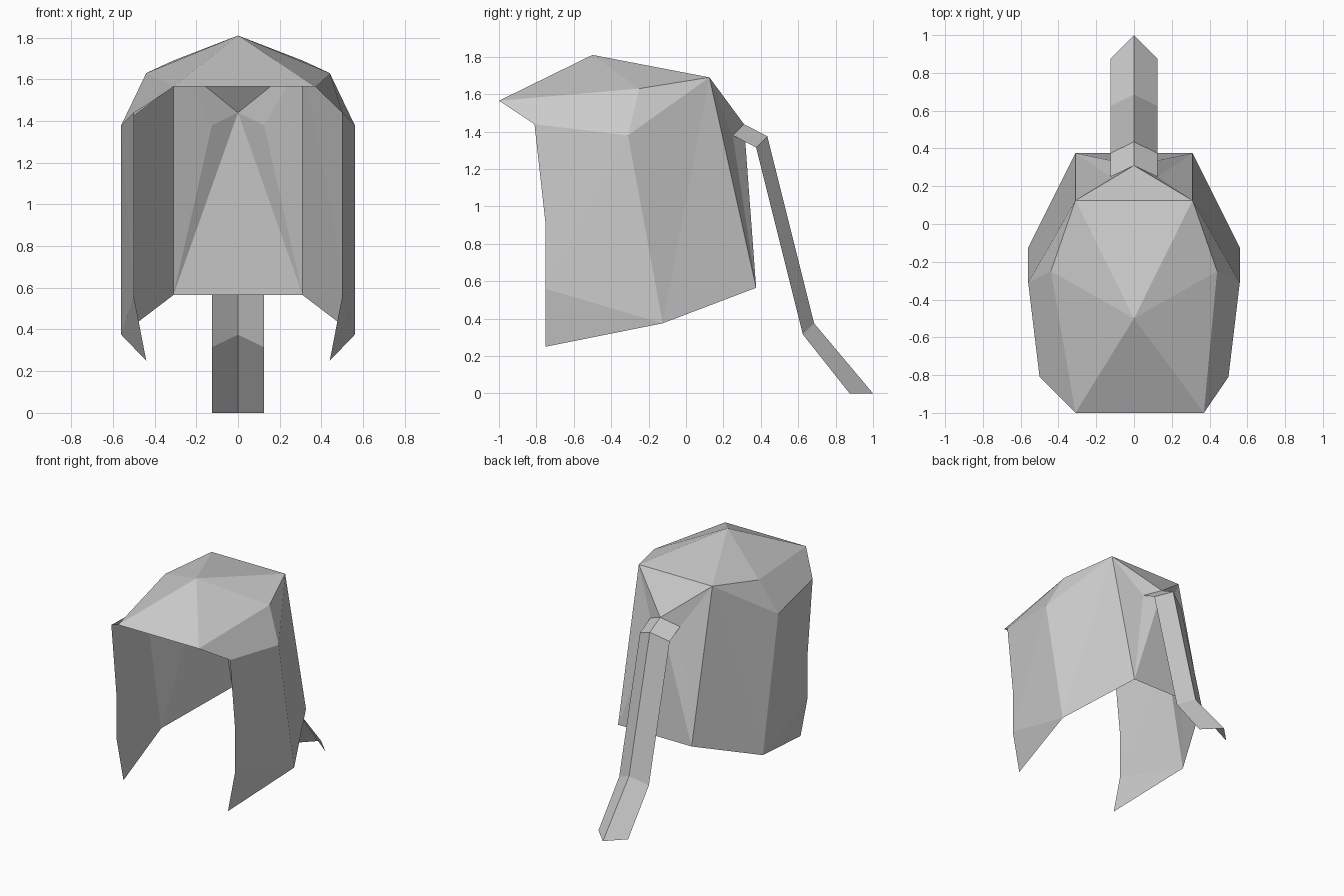
import bpy
import bmesh

cube = bpy.data.objects.get("Cube")
if cube:
    bpy.data.objects.remove(cube)

grey = bpy.data.materials.new("hair grey")
grey.use_nodes = True
colour = (0.6, 0.6, 0.6, 1)
grey.diffuse_color = colour
grey.node_tree.nodes["Principled BSDF"].inputs["Base Color"].default_value = colour

# Landmarks of the left half
P = {
    "apex": (0, -0.5, 1.81),
    "brow": (0.37, -1, 1.565),
    "brow_side": (0.5, -0.81, 1.44),
    "temple": (0.44, -0.25, 1.63),
    "ear": (0.56, -0.31, 1.38),
    "nape": (0.31, 0.125, 1.69),
    "cheek": (0.5, -0.75, 0.9),
    "jaw": (0.5, -0.75, 0.56),
    "tip": (0.44, -0.75, 0.25),
    "low": (0.56, -0.125, 0.375),
    "back_low": (0.31, 0.375, 0.565),
    "tie": (0, 0.31, 1.44),
    "tie_side": (0.125, 0.25, 1.38),
}


def point(name, side):
    x, y, z = P[name]
    if name == "brow" and side < 0:
        x = 0.31  # the fringe is slightly uneven
    return (x * side, y, z)


def build(name, faces):
    """Make a flat-shaded sheet from a list of corner loops."""
    bm = bmesh.new()
    for loop in faces:
        bm.faces.new([bm.verts.new(co) for co in loop])
    bmesh.ops.remove_doubles(bm, verts=bm.verts, dist=0.001)
    mesh = bpy.data.meshes.new(name)
    bm.to_mesh(mesh)
    bm.free()
    mesh.materials.append(grey)
    obj = bpy.data.objects.new(name, mesh)
    bpy.context.collection.objects.link(obj)


def half(faces, side):
    """Corner loops for one side, turned so that they face outward."""
    return [[point(n, side) for n in f.split()[::side]] for f in faces]


# Crown with the fringe
crown = ["apex brow temple", "apex temple nape",
         "temple brow brow_side ear", "ear nape temple"]
build("crown", half(crown, 1) + half(crown, -1) + [
    [point("apex", 1), point("brow", -1), point("brow", 1)],
    [point("apex", 1), point("nape", 1), point("nape", -1)]])

# Side hair
sides = ["brow_side cheek jaw ear", "jaw low ear", "jaw tip low",
         "ear low nape", "low back_low nape"]
build("left_side_hair", half(sides, 1))
build("right_side_hair", half(sides, -1))

# Back hair drawn towards the tie
back = ["nape back_low tie_side", "tie_side back_low tie", "nape tie_side tie"]
build("back_hair", half(back, 1) + half(back, -1) + [
    [point("nape", 1), point("tie", 1), point("nape", -1)],
    [point("tie", 1), point("back_low", 1), point("back_low", -1)]])

# Ponytail, a ridged strip: ridge y, ridge z, edge y, edge z
path = [(0.31, 1.44, 0.25, 1.38), (0.435, 1.375, 0.375, 1.315),
        (0.685, 0.375, 0.625, 0.315), (1, 0, 0.875, 0)]
tail = []
for a, b in zip(path, path[1:]):
    for side in (1, -1):
        x = 0.125 * side
        loop = [(0, a[0], a[1]), (x, a[2], a[3]),
                (x, b[2], b[3]), (0, b[0], b[1])]
        tail.append(loop[::side])
build("ponytail", tail)
